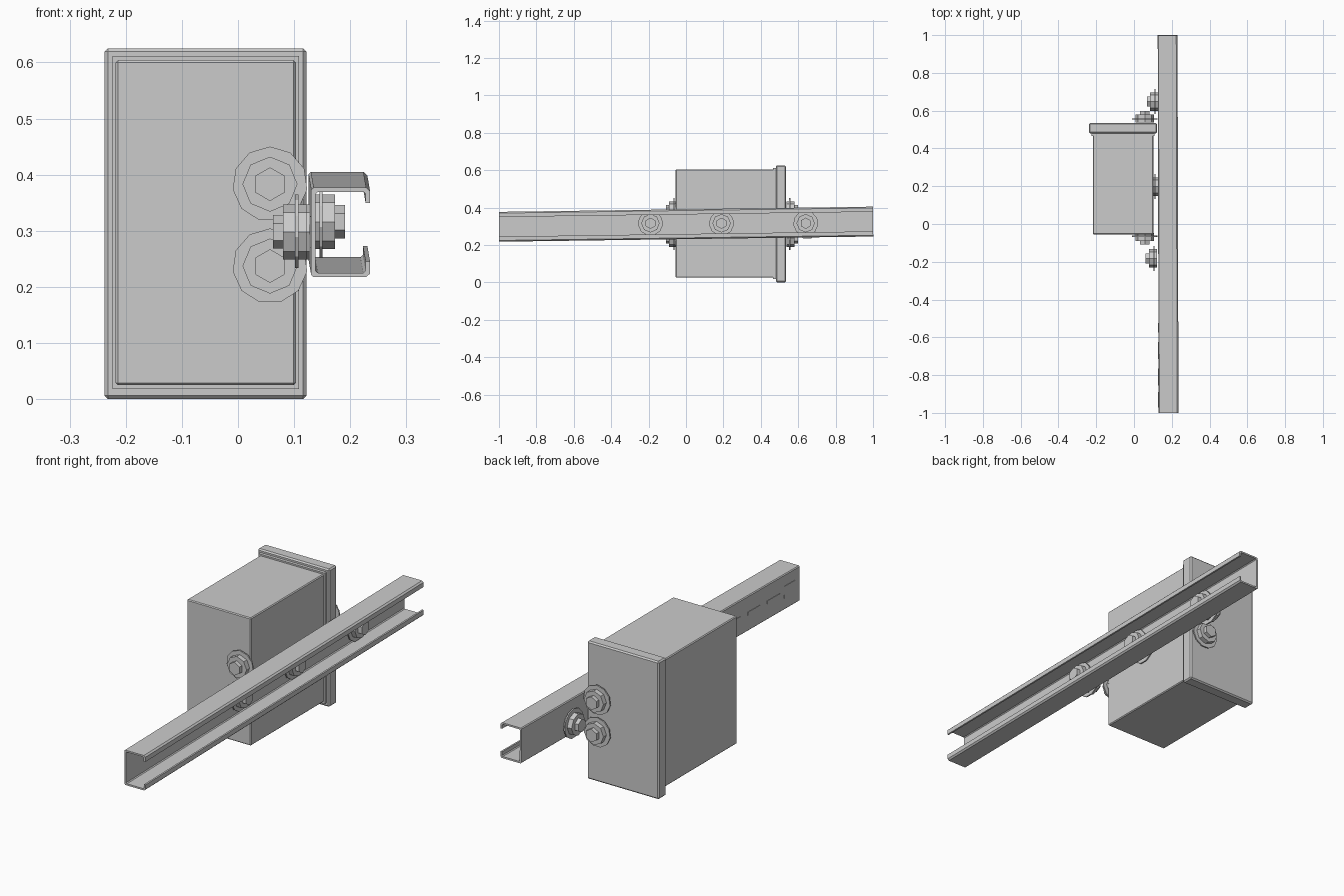
import bpy, bmesh
from math import radians
from mathutils import Matrix, Vector

if "Cube" in bpy.data.objects:
    bpy.data.objects.remove(bpy.data.objects["Cube"], do_unlink=True)

COLOR = (0.6, 0.6, 0.6, 1)
steel = bpy.data.materials.new("grey steel")
steel.use_nodes = True
steel.diffuse_color = COLOR
steel.node_tree.nodes["Principled BSDF"].inputs["Base Color"].default_value = COLOR


def finish(bm, name):
    bmesh.ops.recalc_face_normals(bm, faces=bm.faces)
    mesh = bpy.data.meshes.new(name)
    bm.to_mesh(mesh)
    bm.free()
    mesh.materials.append(steel)
    obj = bpy.data.objects.new(name, mesh)
    bpy.context.collection.objects.link(obj)
    return obj


def block(name, lo, hi, bevel=0.0):
    lo, hi = Vector(lo), Vector(hi)
    bm = bmesh.new()
    bmesh.ops.create_cube(bm, size=1)
    for v in bm.verts:
        v.co = (lo + hi) / 2 + v.co * (hi - lo)
    if bevel:
        bmesh.ops.bevel(bm, geom=bm.edges[:], offset=bevel, segments=1, affect='EDGES')
    return finish(bm, name)


def bolt(name, pos, direction):
    """Flange washer, thick nut and hexagonal head, stacked along direction."""
    bm = bmesh.new()
    turn = Vector(direction).to_track_quat('Z', 'Y').to_matrix().to_4x4()
    # sides, radius, start and end along the axis
    for sides, radius, a, b in ((11, 0.067, 0.014, 0.020),
                                (8, 0.049, 0.0, 0.042),
                                (6, 0.030, 0.042, 0.060)):
        place = Matrix.Translation(pos) @ turn @ Matrix.Translation((0, 0, (a + b) / 2))
        bmesh.ops.create_cone(bm, cap_ends=True, segments=sides, radius1=radius,
                              radius2=radius, depth=b - a, matrix=place)
    return finish(bm, name)


# Enclosure: body, rim under the lid, lid
block("box_body", (-0.218, -0.055, 0.025), (0.103, 0.475, 0.604), 0.004)
block("box_rim", (-0.224, 0.466, 0.018), (0.109, 0.485, 0.611))
block("box_lid", (-0.238, 0.48, 0.0), (0.122, 0.535, 0.625), 0.006)

# Strut channel: half profile mirrored in height, extruded lengthwise
half = [(0.0, 0.080), (0.004, 0.084), (0.098, 0.084), (0.105, 0.077), (0.105, 0.055),
        (0.097, 0.055), (0.097, 0.072), (0.093, 0.076), (0.012, 0.076), (0.008, 0.072)]
half = [(x, z * 0.95) for x, z in half]
# walk the outside edge upwards, then back along the inside
outer, inner = half[:5], half[5:]
loop = ([(x, -z) for x, z in reversed(outer)] + outer
        + inner + [(x, -z) for x, z in reversed(inner)])
bm = bmesh.new()
face = bm.faces.new([bm.verts.new((x, -1, z)) for x, z in loop])
side = bmesh.ops.extrude_face_region(bm, geom=[face])
for v in side["geom"]:
    if isinstance(v, bmesh.types.BMVert):
        v.co.y = 1
# slight pitch and yaw of the mounted rail
tilt = (Matrix.Translation((0.128, 0, 0.311)) @ Matrix.Rotation(radians(0.8), 4, 'X')
        @ Matrix.Rotation(radians(0.14), 4, 'Z'))
bmesh.ops.transform(bm, matrix=tilt, verts=bm.verts)
finish(bm, "rail_channel")

# Slot marks on the outside of the rail web
for i, (y, length, height) in enumerate(((-0.93, 0.08, 0.055), (-0.81, 0.09, 0.014),
                                         (-0.67, 0.09, 0.014), (-0.55, 0.05, 0.014))):
    slot = block(f"rail_slot_{i + 1}", (-0.002, y - length / 2, -height / 2),
                 (0.001, y + length / 2, height / 2))
    slot.data.transform(tilt)

# Bolts through the rail, on both sides of the web
for i, y in enumerate((-0.19, 0.19, 0.64)):
    bolt(f"rail_inner_bolt_{i + 1}", (0.131, y, 0.316), (1, 0, 0))
    bolt(f"rail_outer_bolt_{i + 1}", (0.128 - 0.006 * (y < 0), y + 0.008, 0.298), (-1, 0, 0))

# Bolts on both ends of the enclosure
for label, z in (("upper", 0.383), ("lower", 0.237)):
    bolt(f"front_{label}_bolt", (0.057, -0.048, z), (0, -1, 0))
    bolt(f"back_{label}_bolt", (0.057, 0.538, z), (0, 1, 0))
